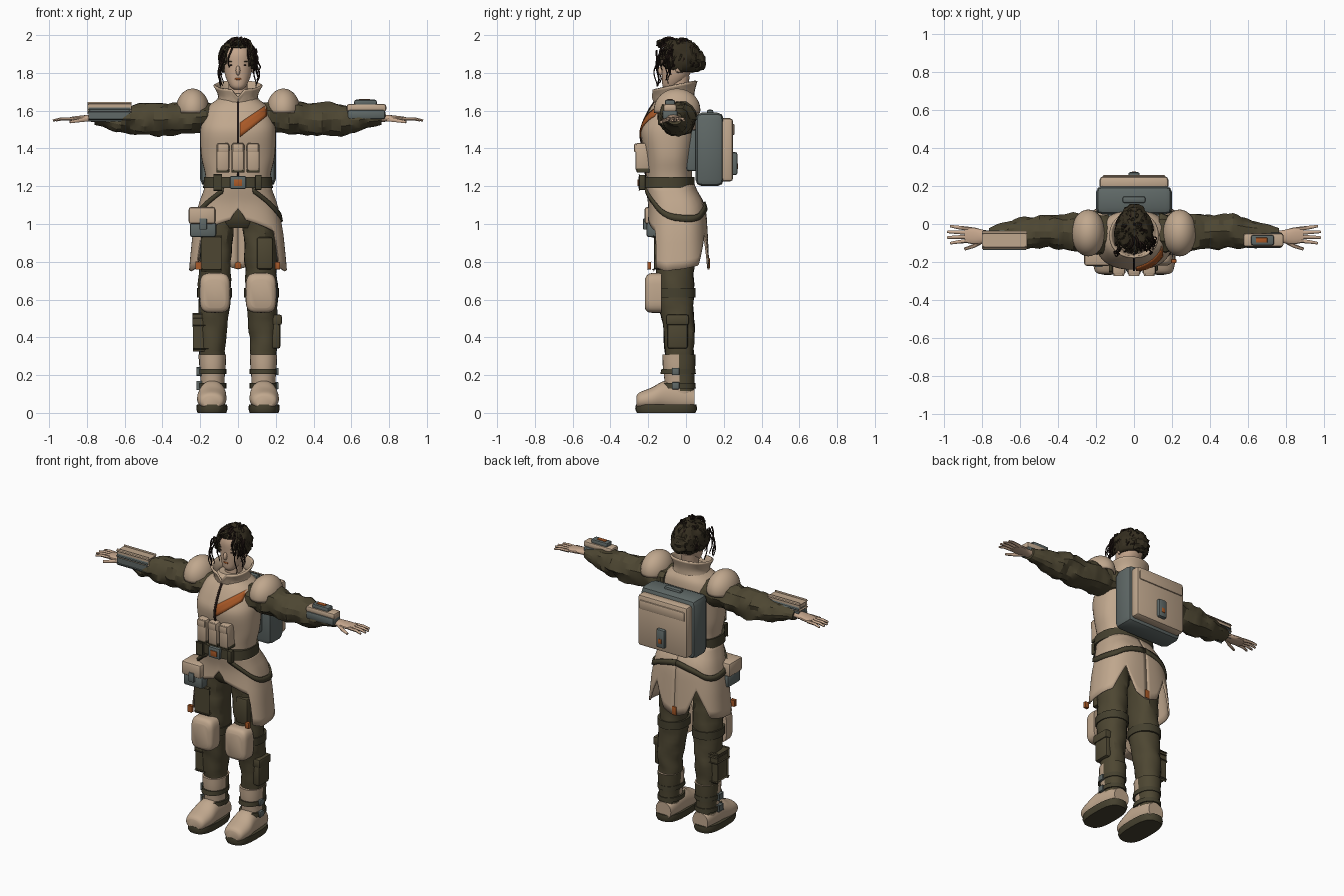
import bpy, bmesh, math, random
from mathutils import Vector, noise

random.seed(4)
if "Cube" in bpy.data.objects:
    bpy.data.objects.remove(bpy.data.objects["Cube"])


def material(name, *rgb):
    m = bpy.data.materials.new(name)
    m.use_nodes = True
    m.diffuse_color = (*rgb, 1)
    m.node_tree.nodes["Principled BSDF"].inputs["Base Color"].default_value = (*rgb, 1)
    return m


TAN = material("tan fabric", .53, .39, .27)
SKIN = material("skin", .57, .39, .27)
OLIVE = material("dark olive cloth", .075, .062, .032)
WEB = material("webbing", .06, .052, .028)
SLATE = material("slate plastic", .115, .14, .135)
ORANGE = material("orange trim", .4, .1, .02)
HAIR = material("brown hair", .035, .027, .014)
DARK = material("near black", .015, .008, .006)


def finish(name, bm, mats, rule=None, angle=35, thick=0):
    """Turn a bmesh into an object with smooth shading and sharp creases."""
    mats = mats if isinstance(mats, list) else [mats]
    bmesh.ops.recalc_face_normals(bm, faces=bm.faces[:])
    if rule:
        for f in bm.faces:
            f.material_index = rule(f.calc_center_median())
    me = bpy.data.meshes.new(name)
    bm.to_mesh(me)
    bm.free()
    for m in mats:
        me.materials.append(m)
    me.shade_smooth()
    me.set_sharp_from_angle(angle=math.radians(angle))
    ob = bpy.data.objects.new(name, me)
    bpy.context.scene.collection.objects.link(ob)
    if thick:
        mod = ob.modifiers.new("thickness", "SOLIDIFY")
        mod.thickness, mod.offset = thick, 0
    return ob


def spline(rows, t):
    """Catmull-Rom blend through rows of numbers, t counted in rows."""
    i = min(int(t), len(rows) - 2)
    f = t - i
    a, b, c, d = (rows[max(0, min(len(rows) - 1, i + k))] for k in (-1, 0, 1, 2))
    return [.5 * (2*q + (r-p)*f + (2*p-5*q+4*r-s)*f*f + (3*q-p-3*r+s)*f**3)
            for p, q, r, s in zip(a, b, c, d)]


def squircle(a, p):
    c, s = math.cos(a), math.sin(a)
    return (math.copysign(abs(c)**(2/p), c), math.copysign(abs(s)**(2/p), s))


def loft(name, rows, mats, axis="z", n=24, p=2.2, steps=4, tweak=None, caps=True, **kw):
    """Rows are (position on axis, centre a, centre b, radius a, radius b)."""
    bm = bmesh.new()
    rings = []
    count = (len(rows) - 1) * steps
    for k in range(count + 1):
        t, a, b, ra, rb = spline(rows, k / steps)
        ring = []
        for j in range(n):
            u, v = squircle(math.tau * j / n, p)
            q = (a + max(ra, .002) * u, b + max(rb, .002) * v)
            co = Vector({"z": (*q, t), "x": (t, *q), "y": (q[0], t, q[1])}[axis])
            ring.append(bm.verts.new(tweak(co) if tweak else co))
        rings.append(ring)
    for r, s in zip(rings, rings[1:]):
        for j in range(n):
            bm.faces.new((r[j], r[(j+1) % n], s[(j+1) % n], s[j]))
    if caps:
        bm.faces.new(rings[0])
        bm.faces.new(rings[-1])
    return finish(name, bm, mats, **kw)


def box(name, lo, hi, mat, bevel=.01, side=1):
    bm = bmesh.new()
    bmesh.ops.create_cube(bm, size=1)
    for v in bm.verts:
        v.co = Vector([(l + h) / 2 + c * (h - l) for l, h, c in zip(lo, hi, v.co)])
        v.co.x *= side
    bmesh.ops.bevel(bm, geom=bm.edges[:], offset=bevel, segments=2, affect="EDGES", profile=.5)
    return finish(name, bm, mat)


def ellipsoid(name, c, r, mat, keep=None, tweak=None, **kw):
    bm = bmesh.new()
    bmesh.ops.create_uvsphere(bm, u_segments=32, v_segments=20, radius=1)
    for v in bm.verts:
        v.co = Vector([a + b * q for a, b, q in zip(c, r, v.co)])
        if tweak:
            v.co = tweak(v.co)
    if keep:
        bmesh.ops.delete(bm, geom=[v for v in bm.verts if not keep(v.co)], context="VERTS")
    return finish(name, bm, mat, **kw)


def patch(name, grid, mat, thick):
    bm = bmesh.new()
    vs = [[bm.verts.new(c) for c in row] for row in grid]
    for r, s in zip(vs, vs[1:]):
        for j in range(len(r) - 1):
            bm.faces.new((r[j], r[j+1], s[j+1], s[j]))
    return finish(name, bm, mat, thick=thick)


def tubes(name, paths, radius, mat, tip=.5):
    """Rounded strands along paths, stored as one mesh."""
    cu = bpy.data.curves.new(name, "CURVE")
    cu.dimensions, cu.bevel_depth, cu.bevel_resolution, cu.use_fill_caps = "3D", radius, 1, True
    for path in paths:
        s = cu.splines.new("POLY")
        s.points.add(len(path) - 1)
        for i, (pt, co) in enumerate(zip(s.points, path)):
            pt.co, pt.radius = (*co, 1), 1 + (tip - 1) * i / (len(path) - 1)
    tmp = bpy.data.objects.new(name + " path", cu)
    bm = bmesh.new()
    bm.from_mesh(tmp.to_mesh())
    bpy.data.objects.remove(tmp)
    return finish(name, bm, mat, angle=60)


def folds(cx, amount, freq):
    """Push a surface in and out with crumpled cloth noise."""
    def f(co):
        return co + (co - cx(co)) * amount * noise.noise(co * freq)
    return f


# Jacket body
TORSO = [(1.19, 0, -.085, .165, .12), (1.27, 0, -.09, .175, .122), (1.36, 0, -.09, .195, .13),
         (1.48, 0, -.09, .2, .15), (1.55, 0, -.075, .19, .145), (1.62, 0, -.06, .16, .125),
         (1.66, 0, -.055, .11, .1), (1.69, 0, -.055, .08, .07)]
loft("jacket_body", TORSO, TAN, n=40, p=2.4)


def chest(x, z):
    i = max(k for k in range(len(TORSO) - 1) if TORSO[k][0] <= z)
    f = (z - TORSO[i][0]) / (TORSO[i+1][0] - TORSO[i][0])
    _, _, cy, rx, ry = spline(TORSO, i + f)
    return (x, cy - ry * max(0, 1 - abs(x / rx)**2.4)**(1/2.4) - .003, z)


patch("chest_stripe", [[chest(.01 + .14*i/12, 1.46 + .11*i/12 + h * (.075 - .015*i/12))
                        for h in (0, .33, .67, 1)] for i in range(13)], ORANGE, .008)
patch("zip", [[chest(x, 1.25 + .41*i/16) for x in (-.006, .006)] for i in range(17)], DARK, .008)
loft("collar", [(1.63, 0, -.06, .115, .1), (1.68, 0, -.06, .1, .1), (1.735, 0, -.06, .125, .115)],
     TAN, caps=False, thick=.012,
     tweak=lambda c: c + Vector((0, 0, .2*(c.y + .06) - (.04 if c.y < -.15 and abs(c.x) < .03 else 0))))

# Coat skirt
SKIRT = [(1.22, 0, -.09, .165, .125), (1.1, 0, -.05, .205, .145),
         (.95, 0, -.045, .235, .155), (.7, 0, -.045, .257, .165)]
HEM = [(0, 1.08), (6, 1.02), (35, .98), (50, .96), (53, .77), (75, .75), (125, .78),
       (150, .95), (168, .79), (180, .76)]


def skirt_at(deg, z, off=0):
    i = next((k for k in range(2) if z >= SKIRT[k+1][0]), 2)
    f = (SKIRT[i][0] - z) / (SKIRT[i][0] - SKIRT[i+1][0])
    _, _, cy, rx, ry = spline(SKIRT, i + f)
    s, c = squircle(math.radians(90 - deg), 2.7)
    return ((rx + off) * s, cy - (ry + off) * c, z)


def hem(deg):
    d = abs(deg)
    for (a, za), (b, zb) in zip(HEM, HEM[1:]):
        if d <= b:
            return za + (zb - za) * (d - a) / (b - a)


patch("coat_skirt", [[skirt_at(d, 1.22 + (hem(d) - 1.22) * k / 10) for k in range(11)]
                     for d in range(-180, 181, 3)], TAN, .01)
box("tail_tag", (-.016, .112, .765), (.016, .126, .82), ORANGE, .002)

# Belt, buckle and hip straps
loft("belt", [(1.19, 0, -.095, .185, .142), (1.25, 0, -.095, .18, .14)], WEB, n=40, p=2.5, steps=1)
box("buckle", (-.042, -.252, 1.185), (.042, -.225, 1.255), SLATE, .008)
box("buckle_inset", (-.022, -.257, 1.2), (.022, -.249, 1.235), ORANGE, .002)
STRAP = [(18, 1.18), (42, 1.12), (68, 1.06), (95, 1.03), (125, 1.035), (150, 1.07), (180, 1.1)]
for s in (1, -1):
    path = [spline(STRAP, i / 4) for i in range(25)]
    patch("hip_strap", [[skirt_at(s*d, z + h, .008) for h in (-.017, .017)] for d, z in path], WEB, .014)
    box("belt_loop", (.09, -.248, 1.18), (.125, -.215, 1.26), WEB, .006, s)
    box("hem_tag", (.195, -.205, .76), (.222, -.185, .8), ORANGE, .002, s)

# Pouches
for x in (-.08, 0, .08):
    box("chest_pouch", (x - .034, -.268, 1.28), (x + .034, -.19, 1.43), TAN, .014)
    box("pouch_flap", (x - .028, -.274, 1.38), (x + .028, -.26, 1.425), TAN, .005)
    box("pouch_base", (x - .035, -.262, 1.272), (x + .035, -.19, 1.295), WEB, .006)
box("hip_pouch_lid", (-.262, -.22, 1.0), (-.12, -.08, 1.09), TAN, .015)
box("hip_pouch_base", (-.255, -.21, .93), (-.115, -.075, 1.01), SLATE, .015)
box("hip_pouch_clasp", (-.205, -.227, .97), (-.165, -.205, 1.03), SLATE, .005)

# Backpack
box("pack_frame", (-.14, 0, 1.28), (.14, .07, 1.5), SLATE, .015)
box("pack_shell", (-.2, .05, 1.2), (.2, .2, 1.59), SLATE, .035)
box("pack_panel", (-.18, .18, 1.225), (.18, .25, 1.56), TAN, .018)
box("pack_ridge", (-.165, .235, 1.47), (.165, .257, 1.53), TAN, .008)
box("pack_latch", (-.03, .235, 1.26), (.03, .272, 1.38), SLATE, .01)
box("latch_tab", (-.012, .266, 1.29), (.012, .275, 1.32), ORANGE, .002)
box("pack_handle", (-.06, .11, 1.575), (.06, .145, 1.605), SLATE, .01)

# Trousers seat
loft("trouser_seat", [(.98, 0, -.055, .12, .09), (1.04, 0, -.055, .18, .12), (1.2, 0, -.075, .16, .115)], OLIVE)

for s in (1, -1):
    # Legs and knees
    loft("leg", [(1.08, s*.09, -.055, .088, .11), (.95, s*.112, -.06, .088, .1),
                 (.8, s*.12, -.06, .084, .1), (.65, s*.125, -.055, .084, .095),
                 (.5, s*.13, -.045, .08, .085), (.38, s*.135, -.035, .07, .078),
                 (.27, s*.135, -.035, .066, .075)], OLIVE, n=20, steps=5, angle=30,
         tweak=folds(lambda c: Vector((s*.125, -.05, c.z)), .13, 14))
    loft("knee_strap", [(.61, s*.125, -.055, .092, .104), (.66, s*.125, -.055, .092, .104)], WEB, steps=1)
    loft("knee_pad", [(-.218, s*.122, .63, .055, .075), (-.205, s*.122, .633, .074, .097),
                      (-.18, s*.122, .635, .081, .105), (-.13, s*.122, .635, .082, .105)],
         TAN, axis="y", n=32, p=4)
    box("thigh_pocket", (.1, -.17, .76), (.185, -.12, .93), OLIVE, .012, s)
    box("shin_pocket", (.17, -.1, .34), (.225, .01, .5), OLIVE, .014, s)
    box("shin_pocket_flap", (.17, -.106, .465), (.232, .015, .52), OLIVE, .01, s)
    # Boots
    loft("boot_shaft", [(.06, s*.135, -.03, .06, .075), (.18, s*.135, -.035, .064, .08),
                        (.25, s*.135, -.037, .07, .086), (.31, s*.135, -.037, .072, .088)],
         [TAN, OLIVE], rule=lambda c: int(c.y > -.03 and c.z > .1))
    loft("boot_foot", [(-.262, s*.14, .06, .045, .03), (-.245, s*.14, .065, .066, .044),
                       (-.18, s*.139, .075, .078, .06), (-.11, s*.136, .09, .072, .08),
                       (-.02, s*.134, .08, .064, .075), (.045, s*.134, .07, .055, .055)], TAN, axis="y")
    loft("boot_sole", [(0, s*.138, -.105, .076, .155), (.02, s*.138, -.105, .083, .164),
                       (.045, s*.138, -.105, .08, .16)], WEB, p=2.8, steps=1)
    for z in (.13, .205):
        loft("boot_strap", [(z, s*.135, -.042, .073, .094), (z + .028, s*.135, -.04, .073, .09)], WEB, steps=1)
        box("boot_buckle", (.195, -.075, z - .005), (.215, -.035, z + .033), SLATE, .005, s)
    # Sleeves and shoulder pads
    loft("sleeve", [(s*x, y, z, a, b) for x, y, z, a, b in (
        (.13, -.05, 1.57, .09, .07), (.22, -.05, 1.565, .1, .082), (.32, -.045, 1.56, .098, .083),
        (.42, -.04, 1.55, .086, .087), (.52, -.04, 1.555, .085, .083), (.62, -.05, 1.55, .076, .062),
        (.7, -.06, 1.56, .06, .047), (.76, -.065, 1.56, .045, .034))], OLIVE, axis="x", n=16, p=2,
        steps=4, angle=22, tweak=folds(lambda c: Vector((c.x, -.05, 1.558)), .3, 17))
    ellipsoid("shoulder_pad", (s*.24, -.047, 1.605), (.084, .118, .107), TAN, lambda c: c.z > 1.585, thick=.01)
    # Hands
    loft("palm", [(s*.73, -.065, 1.56, .028, .022), (s*.79, -.066, 1.56, .035, .018),
                  (s*.84, -.062, 1.558, .044, .015), (s*.89, -.057, 1.555, .04, .011)], SKIN, axis="x", n=16)
    tubes("fingers", [[(s*.87, -.088 + .021*i, 1.556), (s*(.93 + .01*(i in (1, 2))), -.095 + .026*i, 1.556),
                       (s*(.965 + .015*(i in (1, 2))), -.101 + .03*i, 1.548)] for i in range(4)], .011, SKIN, .6)
    tubes("thumb", [(s*.79, -.085, 1.555), (s*.84, -.115, 1.548), (s*.89, -.132, 1.54)] and
          [[(s*.79, -.085, 1.555), (s*.84, -.115, 1.548), (s*.89, -.132, 1.54)]], .013, SKIN, .6)
    # Wrist units
    box("wrist_base", (.58, -.125, 1.555), (.78, -.045, 1.605), SLATE, .012, s)
    box("wrist_cover", (.575, -.12, 1.595), (.785, -.05, 1.635), TAN, .012, s)
box("wrist_screen", (.615, -.112, 1.625), (.735, -.058, 1.658), SLATE, .01)
box("wrist_light", (.64, -.098, 1.655), (.7, -.072, 1.662), ORANGE, .002)

# Head and face
loft("neck", [(1.62, 0, -.045, .058, .058), (1.7, 0, -.045, .05, .052), (1.78, 0, -.04, .052, .06)], SKIN)
loft("head", [(1.712, 0, -.085, .022, .025), (1.73, 0, -.08, .043, .044), (1.78, 0, -.058, .066, .07),
              (1.84, 0, -.045, .077, .085), (1.9, 0, -.042, .077, .088), (1.95, 0, -.042, .055, .065),
              (1.97, 0, -.042, .02, .025)], SKIN, n=32)
ellipsoid("nose", (0, -.132, 1.812), (.012, .016, .025), SKIN)
ellipsoid("lips", (0, -.124, 1.768), (.02, .006, .006), ORANGE)
for s in (1, -1):
    ellipsoid("eye", (s*.032, -.12, 1.84), (.013, .005, .005), DARK)
    ellipsoid("brow", (s*.034, -.12, 1.86), (.018, .005, .003), HAIR)
    ellipsoid("ear", (s*.078, -.04, 1.83), (.01, .02, .03), SKIN)

# Hair: cap, bun, curls and loose strands
mess = folds(lambda c: Vector((0, -.045, 1.88)), .16, 28)
ellipsoid("hair_cap", (0, -.045, 1.87), (.098, .125, .112), HAIR, angle=25, thick=.008, tweak=mess,
          keep=lambda c: c.z > 1.8 and not (c.y < -.07 and abs(c.x) < .068 and c.z < 1.925))
ellipsoid("hair_bun", (0, .055, 1.86), (.06, .05, .058), HAIR, angle=25,
          tweak=folds(lambda c: Vector((0, .055, 1.86)), .3, 40))


def curl(start, end, bulge):
    path, ph = [], random.uniform(0, 6)
    for i in range(13):
        t = i / 12
        q = Vector(start).lerp(Vector(end), t)
        out = (q - Vector((0, -.045, 1.86))).normalized()
        path.append(q + out * bulge * math.sin(math.pi * t)
                    + Vector((math.sin(ph + 9*t), math.cos(ph + 9*t), math.sin(ph + 7*t))) * .007)
    return path


def on_cap(az, el):
    return (.1 * math.cos(el) * math.sin(az), -.045 - .13 * math.cos(el) * math.cos(az), 1.87 + .112 * math.sin(el))


for name, mat, count in (("brown_curls", HAIR, 45), ("dark_curls", DARK, 30)):
    locks = []
    for _ in range(count):
        az = random.uniform(-math.pi, math.pi)
        low = .65 if abs(az) < .7 else -.3
        locks.append(curl(on_cap(az, random.uniform(.9, 1.4)), on_cap(az + random.uniform(-.4, .4), low), .016))
    tubes(name, locks, .007, mat)
wisps = []
for i in range(16):
    x = (-1)**i * random.uniform(.075, .1)
    y = random.uniform(-.15, -.06)
    wisps.append(curl((x * .9, y, 1.92), (x * 1.08, y - .01, random.uniform(1.72, 1.83)), .012))
tubes("loose_strands", wisps, .005, DARK)
